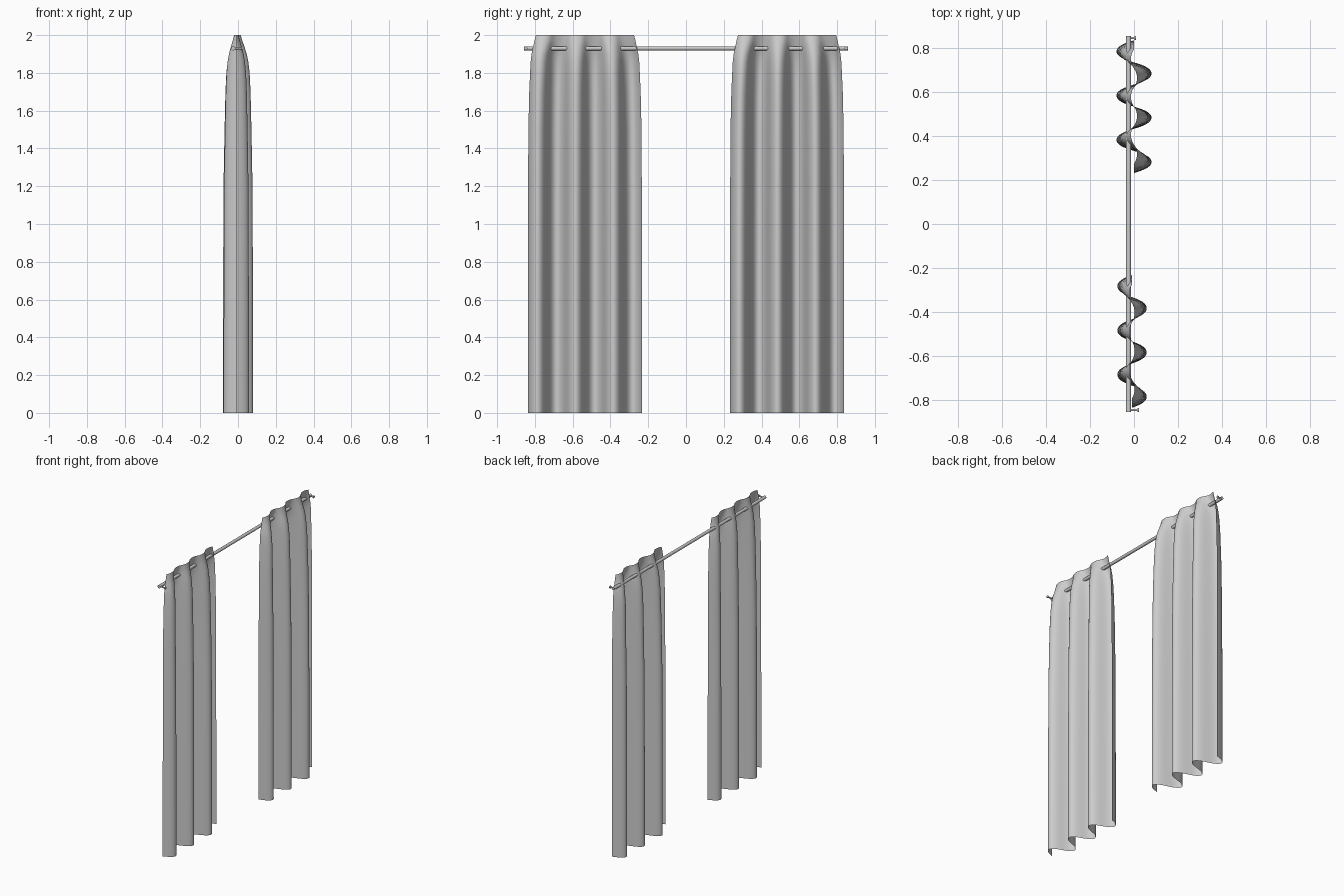
import bpy, bmesh, math
from mathutils import Vector

cube = bpy.data.objects.get("Cube")
if cube:
    bpy.data.objects.remove(cube, do_unlink=True)

grey = bpy.data.materials.new("plain grey")
grey.use_nodes = True
COLOR = (0.6, 0.6, 0.6, 1)
grey.diffuse_color = COLOR
grey.node_tree.nodes["Principled BSDF"].inputs["Base Color"].default_value = COLOR

# Height, fold depth and width, both relative to the hem
PROFILE = [(0, 1, 1), (0.6, 0.99, 1), (1.2, 0.96, 0.995), (1.5, 0.89, 0.99),
           (1.7, 0.83, 0.975), (1.8, 0.77, 0.96), (1.86, 0.68, 0.95),
           (1.9, 0.58, 0.935), (1.94, 0.42, 0.905), (1.97, 0.29, 0.885),
           (2, 0.17, 0.86)]
FOLDS, STEPS, WIDTH = 3, 96, 0.605
ROD_X, ROD_Z = -0.025, 1.93


def finish(name, bm, smooth=True):
    mesh = bpy.data.meshes.new(name)
    bm.to_mesh(mesh)
    bm.free()
    mesh.materials.append(grey)
    obj = bpy.data.objects.new(name, mesh)
    bpy.context.collection.objects.link(obj)
    if smooth:
        bpy.ops.object.select_all(action='DESELECT')
        obj.select_set(True)
        bpy.context.view_layer.objects.active = obj
        bpy.ops.object.shade_smooth_by_angle(angle=math.radians(40))
    return obj


def curtain(name, middle, depth, shift):
    """Thin pleated sheet, gathered towards its top edge."""
    bm = bmesh.new()
    rows = []
    for z, deep, wide in PROFILE:
        row = []
        for i in range(STEPS + 1):
            a = math.tau * FOLDS * i / STEPS
            along = WIDTH * (i / STEPS - 0.5) - 0.004 * math.sin(2 * a)
            row.append(bm.verts.new((shift + depth * deep * math.sin(a),
                                     middle + wide * along, z)))
        rows.append(row)
    for low, high in zip(rows, rows[1:]):
        for i in range(STEPS):
            bm.faces.new((low[i], low[i + 1], high[i + 1], high[i]))
    finish(name, bm)


def bar(name, start, end, radius, sides=16):
    """Capped cylinder between two points."""
    start, end = Vector(start), Vector(end)
    bm = bmesh.new()
    bmesh.ops.create_cone(bm, cap_ends=True, segments=sides, radius1=radius,
                          radius2=radius, depth=(end - start).length)
    turn = (end - start).to_track_quat('Z', 'Y').to_matrix()
    bmesh.ops.rotate(bm, verts=bm.verts, matrix=turn)
    bmesh.ops.translate(bm, verts=bm.verts, vec=(start + end) / 2)
    finish(name, bm)


curtain("left_curtain", 0.535, 0.08, 0)
curtain("right_curtain", -0.535, 0.067, -0.009)

# Rod with a short wall bracket at each end
bar("curtain_rod", (ROD_X, -0.857, ROD_Z), (ROD_X, 0.857, ROD_Z), 0.011)
for side, y, reach in (("left", 0.848, 0.008), ("right", -0.848, 0.022)):
    bar(side + "_bracket", (ROD_X, y, ROD_Z), (reach, y, ROD_Z), 0.005)
    bar(side + "_wall_plate", (reach - 0.006, y, ROD_Z), (reach, y, ROD_Z), 0.009)
